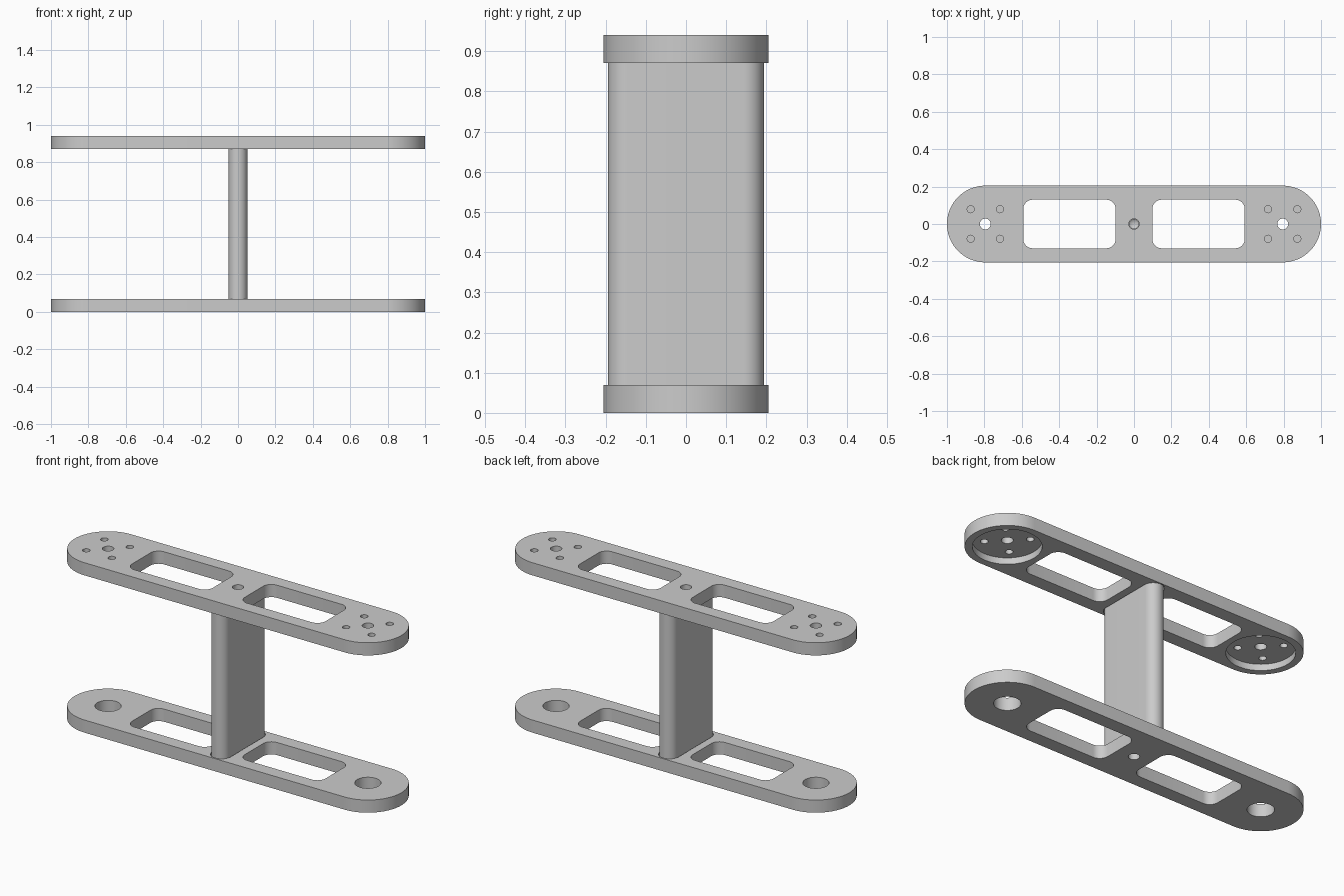
import bpy, bmesh
from math import pi, cos, sin

if "Cube" in bpy.data.objects:
    bpy.data.objects.remove(bpy.data.objects["Cube"])


def rounded(cx, cy, hx, hy, r, seg=24):
    """Outline of a rounded rectangle (a circle or stadium at the limits)."""
    pts = []
    for k, (sx, sy) in enumerate([(1, 1), (-1, 1), (-1, -1), (1, -1)]):
        for i in range(seg + 1):
            a = (k + i / seg) * pi / 2
            p = (cx + sx * (hx - r) + r * cos(a), cy + sy * (hy - r) + r * sin(a))
            if not pts or abs(p[0] - pts[-1][0]) + abs(p[1] - pts[-1][1]) > 1e-5:
                pts.append(p)
    if abs(pts[0][0] - pts[-1][0]) + abs(pts[0][1] - pts[-1][1]) < 1e-5:
        pts.pop()
    return pts


def finish(name, bm):
    bmesh.ops.recalc_face_normals(bm, faces=bm.faces)
    me = bpy.data.meshes.new(name)
    bm.to_mesh(me)
    bm.free()
    ob = bpy.data.objects.new(name, me)
    bpy.context.collection.objects.link(ob)
    return ob


def prism(name, pts, z0, z1):
    bm = bmesh.new()
    face = bm.faces.new([bm.verts.new((x, y, z0)) for x, y in pts])
    ext = bmesh.ops.extrude_face_region(bm, geom=[face])["geom"]
    for v in ext:
        if isinstance(v, bmesh.types.BMVert):
            v.co.z = z1
    return finish(name, bm)


def disc(x, y, r, z0, z1, seg=12):
    return prism("cutter", rounded(x, y, r, r, r, seg), z0, z1)


def drill(r, z0, z1, ztip):
    """Cylindrical hole with a conical drill tip."""
    ob = disc(0, 0, r, z0, z1)
    bm = bmesh.new()
    bm.from_mesh(ob.data)
    bm.faces.ensure_lookup_table()
    cap = next(f for f in bm.faces if len(f.verts) > 4 and abs(f.verts[0].co.z - z1) < 1e-5)
    tip = bmesh.ops.poke(bm, faces=[cap])["verts"][0]
    tip.co.z = ztip
    bm.to_mesh(ob.data)
    bm.free()
    return ob


def cut(target, cutters):
    bpy.context.view_layer.objects.active = target
    for c in cutters:
        c.hide_render = True
        mod = target.modifiers.new("cut", "BOOLEAN")
        mod.operation, mod.solver, mod.object = "DIFFERENCE", "EXACT", c
        bpy.ops.object.modifier_apply(modifier=mod.name)
        bpy.data.objects.remove(c)


L, W, T = 1.0, 0.205, 0.07      # plate half length, half width, thickness
H, END = 0.94, 0.795            # total height, centre of the rounded ends
SLOT = 0.02                     # depth of the sockets holding the post


def plate(name, z, slot_z):
    ob = prism(name, rounded(0, 0, L, W, W), z, z + T)
    # windows, post socket and screw hole
    cut(ob, [prism("cutter", rounded(s * 0.345, 0, 0.247, 0.13, 0.05, 8), z - .1, z + T + .1)
             for s in (-1, 1)])
    cut(ob, [prism("cutter", rounded(0, 0, 0.055, 0.199, 0.055), slot_z - SLOT, slot_z + SLOT),
             disc(0, 0, 0.028, z - .1, z + T + .1)])
    return ob


# Bottom plate with large end holes
bottom = plate("bottom_plate", 0, T)
cut(bottom, [disc(s * END, 0, 0.066, -.1, .2) for s in (-1, 1)])

# Top plate with mounting holes and round recesses underneath
top = plate("top_plate", H - T, H - T)
for s in (-1, 1):
    cut(top, [disc(s * END, 0, 0.168, H - T - .1, H - T + 0.035, 20),
              disc(s * END, 0, 0.029, H - .2, H + .1)])
    cut(top, [disc(s * END + dx, dy, 0.019, H - .2, H + .1, 8)
              for dx in (-.078, .078) for dy in (-.079, .079)])

# Post seated in both sockets, drilled at each end
z0, z1 = T - SLOT, H - T + SLOT
post = prism("post", rounded(0, 0, 0.05, 0.194, 0.05), z0, z1)
cut(post, [drill(0.024, z0 - .1, z0 + .15, z0 + .165),
           drill(0.024, z1 + .1, z1 - .15, z1 - .165)])

# Smooth the curved walls
for ob in (bottom, top, post):
    bpy.ops.object.select_all(action="DESELECT")
    ob.select_set(True)
    bpy.context.view_layer.objects.active = ob
    bpy.ops.object.shade_smooth_by_angle(angle=pi / 6)
